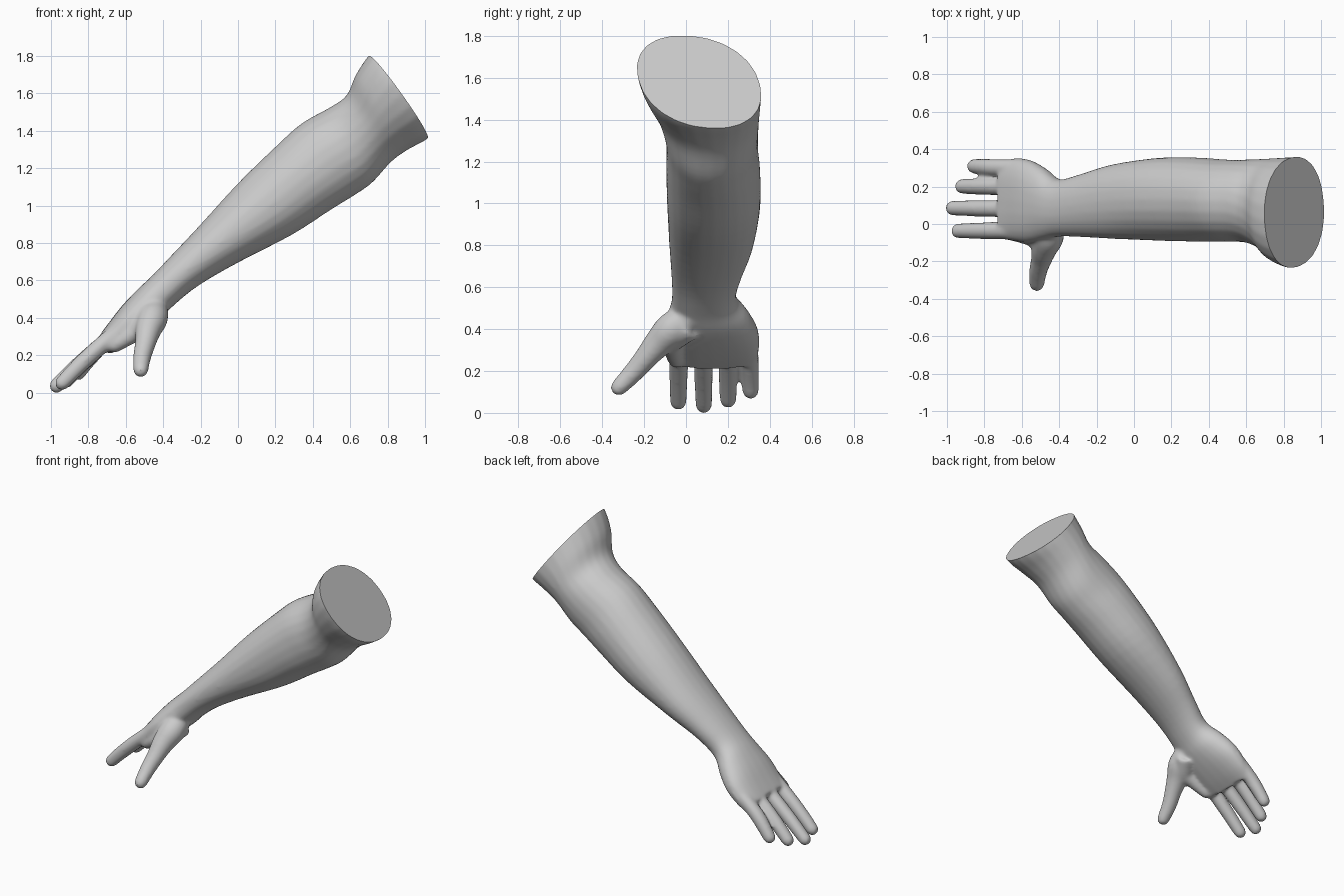
import bpy, bmesh, math
from mathutils import Vector

if "Cube" in bpy.data.objects:
    bpy.data.objects.remove(bpy.data.objects["Cube"])

bm = bmesh.new()
SIDES = 24

def loft(rings):
    """Closed skin over rings given as (centre, up half-axis, side half-axis, roundness)."""
    loops = []
    for c, u, v, p in rings:
        loop = []
        for i in range(SIDES):
            a = 2 * math.pi * i / SIDES
            ca, sa = math.cos(a), math.sin(a)
            loop.append(bm.verts.new(c + u * math.copysign(abs(ca) ** p, ca)
                                     + v * math.copysign(abs(sa) ** p, sa)))
        loops.append(loop)
    for a, b in zip(loops, loops[1:]):
        for i in range(SIDES):
            j = (i + 1) % SIDES
            bm.faces.new((a[i], a[j], b[j], b[i]))
    bm.faces.new(loops[0][::-1])
    bm.faces.new(loops[-1])

def smooth_rows(rows, steps=4):
    """Catmull-Rom interpolation between rows of numbers."""
    out = []
    for i in range(len(rows) - 1):
        four = rows[max(i - 1, 0)], rows[i], rows[i + 1], rows[min(i + 2, len(rows) - 1)]
        for s in range(steps):
            t = s / steps
            out.append([b + 0.5 * t * (c - a + t * (2 * a - 5 * b + 4 * c - d + t * (3 * (b - c) + d - a)))
                        for a, b, c, d in zip(*four)])
    return out + [rows[-1]]

def digit(points):
    """Round-tipped tube through (x, y, z, radius) points."""
    points = smooth_rows(points)
    pts = [Vector(p[:3]) for p in points]
    rad = [p[3] for p in points]
    d = (pts[-1] - pts[-2]).normalized()
    end, r = pts[-1], rad[-1]
    for t in (0.5, 0.8, 0.98):
        pts.append(end + d * r * t)
        rad.append(r * math.sqrt(1 - t * t))
    rings = []
    for i, (c, r) in enumerate(zip(pts, rad)):
        t = (pts[min(i + 1, len(pts) - 1)] - pts[max(i - 1, 0)]).normalized()
        v = Vector((0, 1, 0))
        v = (v - t * v.dot(t)).normalized()
        rings.append((c, v.cross(t) * r, v * r, 1.0))
    loft(rings)

# Arm and palm: top x,z / bottom x,z / y min, y max / y skew / roundness
SECTIONS = [
    (0.78, 1.89, 1.09, 1.43, -0.24, 0.37, -0.05, 0.92),
    (0.70, 1.805, 1.01, 1.355, -0.23, 0.36, -0.05, 0.92),
    (0.63, 1.70, 0.91, 1.30, -0.19, 0.355, -0.04, 0.95),
    (0.58, 1.59, 0.82, 1.235, -0.135, 0.35, -0.02, 1.0),
    (0.49, 1.525, 0.72, 1.125, -0.10, 0.345, 0, 0.95),
    (0.34, 1.44, 0.63, 1.06, -0.095, 0.345, 0, 0.95),
    (0.20, 1.315, 0.50, 0.98, -0.095, 0.355, 0, 0.95),
    (0.0, 1.12, 0.29, 0.845, -0.09, 0.355, 0, 0.95),
    (-0.20, 0.90, -0.01, 0.69, -0.08, 0.32, 0, 0.95),
    (-0.36, 0.73, -0.215, 0.57, -0.07, 0.265, 0, 0.95),
    (-0.46, 0.625, -0.345, 0.465, -0.068, 0.24, 0, 0.9),
    (-0.54, 0.55, -0.425, 0.385, -0.085, 0.30, 0, 0.9),
    (-0.62, 0.465, -0.51, 0.315, -0.10, 0.345, 0, 0.85),
    (-0.69, 0.375, -0.605, 0.25, -0.09, 0.35, 0, 0.8),
    (-0.735, 0.315, -0.685, 0.205, -0.08, 0.335, 0, 0.75),
]
loft([(Vector(((tx + bx) / 2, (y0 + y1) / 2, (tz + bz) / 2)),
       Vector(((tx - bx) / 2, skew, (tz - bz) / 2)),
       Vector((0, math.sqrt(((y1 - y0) / 2) ** 2 - skew ** 2), 0)), p)
      for tx, tz, bx, bz, y0, y1, skew, p in smooth_rows(SECTIONS)])

# Four fingers: base y, tip y, tip x, tip z
for y0, y1, x, z in ((-0.035, -0.037, -0.94, 0.052), (0.083, 0.085, -0.97, 0.037),
                     (0.20, 0.201, -0.92, 0.062), (0.302, 0.309, -0.855, 0.105)):
    digit([(-0.64, y0, 0.33, 0.045), (-0.74, y0, 0.245, 0.046),
           ((x - 0.75) / 2, (y0 + y1) / 2, (z + 0.245) / 2, 0.044), (x, y1, z, 0.04)])

# Thumb, then the fleshy web running from its base to the first finger
digit([(-0.44, 0.04, 0.48, 0.06), (-0.455, -0.06, 0.405, 0.082), (-0.48, -0.13, 0.335, 0.07),
       (-0.495, -0.19, 0.265, 0.056), (-0.512, -0.25, 0.195, 0.049), (-0.52, -0.32, 0.122, 0.041)])
digit([(-0.43, 0.02, 0.42, 0.07), (-0.49, -0.07, 0.36, 0.07),
       (-0.56, -0.065, 0.315, 0.05), (-0.66, -0.045, 0.255, 0.042)])

bmesh.ops.recalc_face_normals(bm, faces=bm.faces[:])
mesh = bpy.data.meshes.new("arm")
bm.to_mesh(mesh)
bm.free()
arm = bpy.data.objects.new("arm", mesh)
bpy.context.collection.objects.link(arm)
bpy.context.view_layer.objects.active = arm
arm.select_set(True)

# Fuse the parts into one skin and soften the joins
fuse = arm.modifiers.new("fuse", 'REMESH')
fuse.mode = 'VOXEL'
fuse.voxel_size = 0.01
soft = arm.modifiers.new("soften", 'SMOOTH')
soft.factor = 0.5
soft.iterations = 14
for name in ("fuse", "soften"):
    bpy.ops.object.modifier_apply(modifier=name)

# Slice the upper arm off flat and cap it
bm = bmesh.new()
bm.from_mesh(arm.data)
bmesh.ops.bisect_plane(bm, geom=bm.verts[:] + bm.edges[:] + bm.faces[:],
                       plane_co=(0.70, 0, 1.80), plane_no=(1, 0.11, 0.742), clear_outer=True)
bmesh.ops.holes_fill(bm, edges=[e for e in bm.edges if e.is_boundary], sides=0)
bmesh.ops.recalc_face_normals(bm, faces=bm.faces[:])
bm.to_mesh(arm.data)
bm.free()
bpy.ops.object.shade_smooth_by_angle(angle=math.radians(40))
